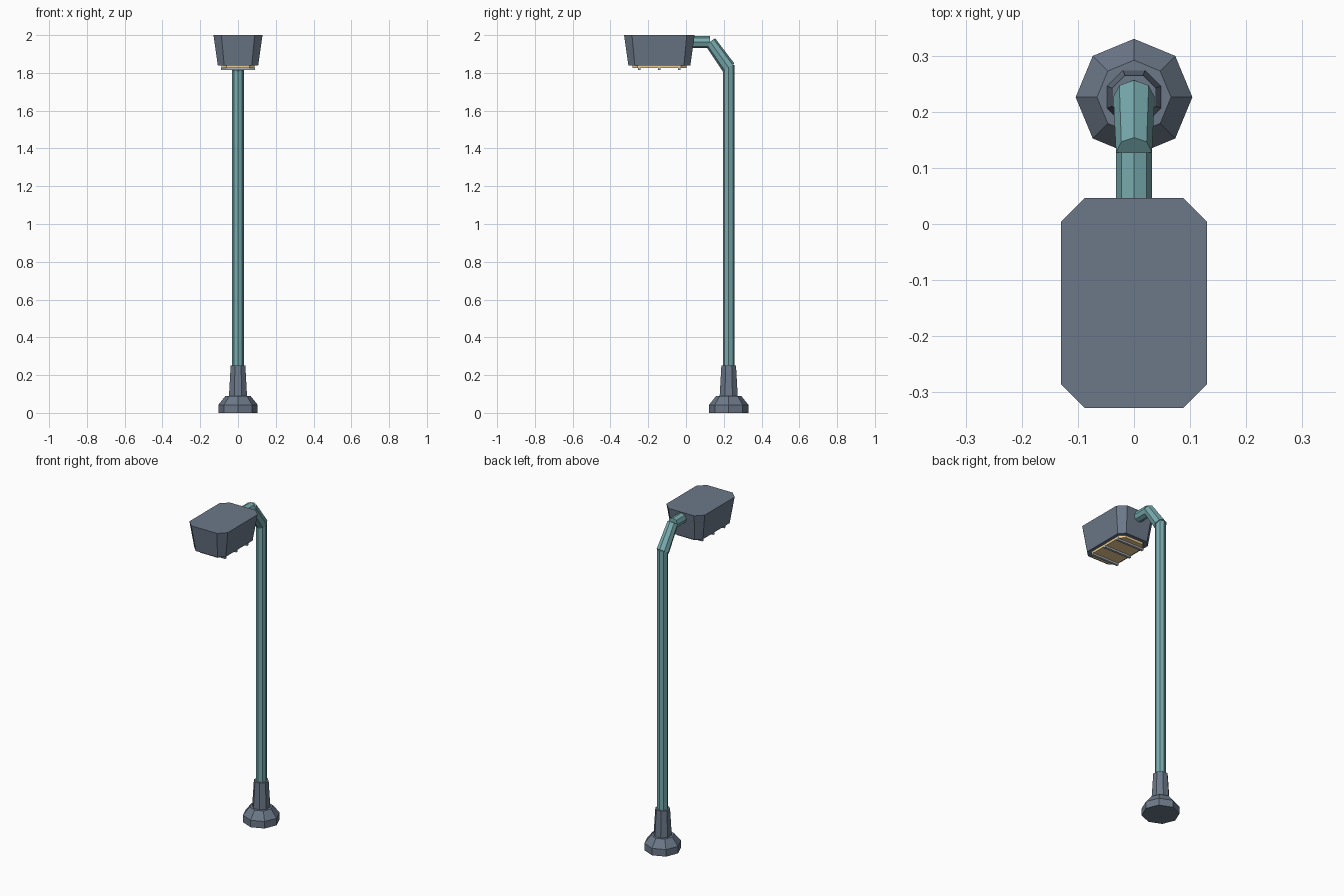
import bpy, bmesh
from math import pi, cos, sin
from mathutils import Vector, Matrix

if "Cube" in bpy.data.objects:
    bpy.data.objects.remove(bpy.data.objects["Cube"])


def material(name, rgb):
    m = bpy.data.materials.new(name)
    m.diffuse_color = (*rgb, 1)
    m.use_nodes = True
    m.node_tree.nodes["Principled BSDF"].inputs["Base Color"].default_value = m.diffuse_color
    return m


SLATE = material("slate_metal", (0.15, 0.19, 0.25))
TEAL = material("teal_metal", (0.19, 0.41, 0.43))
GLOW = material("warm_glass", (0.85, 0.62, 0.30))
PALE = material("pale_metal", (0.42, 0.45, 0.48))


def loft(name, rings, mat):
    """Skin a stack of equal-length point rings and cap both ends."""
    bm = bmesh.new()
    vs = [[bm.verts.new(p) for p in ring] for ring in rings]
    n = len(vs[0])
    for a, b in zip(vs, vs[1:]):
        for i in range(n):
            j = (i + 1) % n
            bm.faces.new((a[i], a[j], b[j], b[i]))
    bm.faces.new(vs[0][::-1])
    bm.faces.new(vs[-1])
    bmesh.ops.recalc_face_normals(bm, faces=bm.faces)
    me = bpy.data.meshes.new(name)
    bm.to_mesh(me)
    bm.free()
    me.materials.append(mat)
    ob = bpy.data.objects.new(name, me)
    bpy.context.collection.objects.link(ob)
    return ob


def octagon(r, z, turn=0):
    return [(r * cos(i * pi / 4 + turn), POLE_Y + r * sin(i * pi / 4 + turn), z)
            for i in range(8)]


def tube(name, a, b, ra, rb, mat):
    """Eight-sided tube between two (y, z) points on the centre plane."""
    a, b = Vector((0, *a)), Vector((0, *b))
    d = (b - a).normalized()
    side = Vector((1, 0, 0))
    up = d.cross(side)
    rings = [[c + side * (r * cos(i * pi / 4)) + up * (r * sin(i * pi / 4))
              for i in range(8)] for c, r in ((a, ra), (b, rb))]
    return loft(name, rings, mat)


def chamfered(hx, hy, c, z):
    """Rectangle with cut corners, centred on the lamp head."""
    pts = [(hx, hy - c), (hx - c, hy), (c - hx, hy), (-hx, hy - c),
           (-hx, c - hy), (c - hx, -hy), (hx - c, -hy), (hx, c - hy)]
    return [(x, HEAD_Y + y, z) for x, y in pts]


POLE_Y, HEAD_Y = 0.226, -0.141

# Foot and collar
loft("base_foot", [octagon(0.104, 0), octagon(0.104, 0.043), octagon(0.066, 0.09)], SLATE)
loft("base_collar", [octagon(0.052, 0.085, pi / 8), octagon(0.042, 0.25, pi / 8)], SLATE)

# Pole and bent arm
tube("pole", (POLE_Y, 0.24), (POLE_Y, 1.842), 0.031, 0.031, TEAL)
tube("arm_diagonal", (POLE_Y, 1.828), (0.128, 1.965), 0.037, 0.032, TEAL)
tube("arm_horizontal", (0.127, 1.963), (0.02, 1.963), 0.032, 0.032, TEAL)

# Lamp head, lens and guard bars
loft("lamp_housing", [chamfered(0.107, 0.164, 0.034, 1.84),
                      chamfered(0.13, 0.187, 0.042, 2.0)], SLATE)
loft("lamp_lens", [chamfered(0.088, 0.143, 0.028, 1.826),
                   chamfered(0.088, 0.143, 0.028, 1.845)], GLOW)
for k in (-1, 0, 1):
    y = HEAD_Y + k * 0.106
    h = 0.007
    loft(f"guard_bar_{k + 2}",
         [[(0.091, y - h, z), (0.091, y + h, z), (-0.091, y + h, z), (-0.091, y - h, z)]
          for z in (1.815, 1.829)], PALE)
